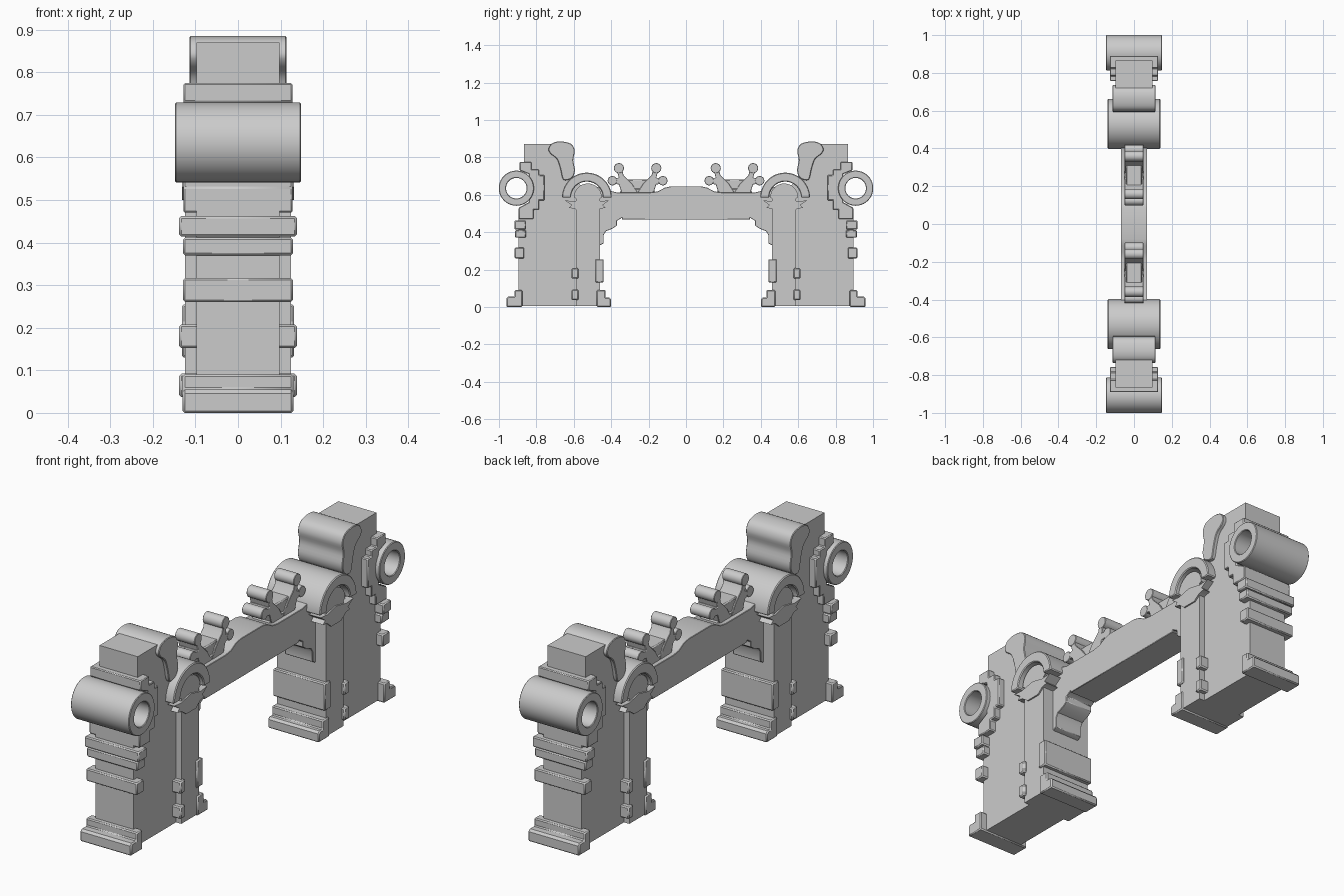
import bpy, bmesh
from math import sin, cos, pi, radians
from mathutils import Vector

if "Cube" in bpy.data.objects:
    bpy.data.objects.remove(bpy.data.objects["Cube"])

stone = bpy.data.materials.new("grey_stone")
stone.use_nodes = True
colour = (0.6, 0.6, 0.6, 1)
stone.diffuse_color = colour
stone.node_tree.nodes["Principled BSDF"].inputs["Base Color"].default_value = colour


def finish(name, bm, bevel=0.005, mirror=True):
    """Turn a bmesh into a bevelled object, repeated on both ends of the gate."""
    bmesh.ops.recalc_face_normals(bm, faces=bm.faces)
    mesh = bpy.data.meshes.new(name)
    bm.to_mesh(mesh)
    bm.free()
    mesh.materials.append(stone)
    ob = bpy.data.objects.new(name, mesh)
    bpy.context.collection.objects.link(ob)
    bpy.ops.object.select_all(action='DESELECT')
    ob.select_set(True)
    bpy.context.view_layer.objects.active = ob
    bpy.ops.object.shade_smooth_by_angle(angle=radians(32))
    if bevel:
        mod = ob.modifiers.new("bevel", 'BEVEL')
        mod.width = bevel
        mod.segments = 1
        mod.limit_method = 'ANGLE'
        mod.angle_limit = radians(50)
    if mirror:
        mod = ob.modifiers.new("mirror", 'MIRROR')
        mod.use_axis = (False, True, False)
        mod.use_mirror_merge = False
    return ob


def prism(name, profile, half, bevel=0.005, mirror=True):
    """Extrude a (y, z) profile across x from -half to half."""
    bm = bmesh.new()
    face = bm.faces.new([bm.verts.new((-half, y, z)) for y, z in profile])
    out = bmesh.ops.extrude_face_region(bm, geom=[face])
    moved = [v for v in out["geom"] if isinstance(v, bmesh.types.BMVert)]
    bmesh.ops.translate(bm, verts=moved, vec=(2 * half, 0, 0))
    return finish(name, bm, bevel, mirror)


def block(name, y0, y1, z0, z1, half):
    return prism(name, [(y0, z0), (y1, z0), (y1, z1), (y0, z1)], half)


def arc(y, z, r, a0, a1, n):
    steps = [radians(a0 + (a1 - a0) * i / n) for i in range(n + 1)]
    return [(y + r * cos(a), z + r * sin(a)) for a in steps]


def smooth(points, n=4):
    """Closed rounded outline through the given points."""
    out = []
    for i in range(len(points)):
        a, b, c, d = [Vector(points[(i + k) % len(points)]) for k in (-1, 0, 1, 2)]
        for t in [k / n for k in range(n)]:
            out.append(tuple(0.5 * (2 * b + (c - a) * t + (2 * a - 5 * b + 4 * c - d) * t * t
                                    + (3 * b - a - 3 * c + d) * t ** 3)))
    return out


# Tower body, notched where the open roll sits
prism("tower_body", [(0.5, 0.005), (0.895, 0.005), (0.895, 0.5), (0.84, 0.56), (0.84, 0.71),
                     (0.865, 0.74), (0.865, 0.87), (0.7, 0.87), (0.65, 0.76),
                     (0.6, 0.68), (0.5, 0.6)], 0.097, 0)

# Stepped bases on both sides of the tower
prism("outer_base", [(0.875, 0), (0.96, 0), (0.96, 0.045), (0.95, 0.055), (0.917, 0.055),
                     (0.917, 0.09), (0.875, 0.09)], 0.13)
prism("inner_base", [(0.478, 0), (0.4, 0), (0.4, 0.04), (0.41, 0.05), (0.43, 0.05),
                     (0.43, 0.09), (0.478, 0.09)], 0.13)

# Horizontal bands
block("lower_band", 0.865, 0.917, 0.26, 0.317, 0.129)
block("middle_band", 0.855, 0.913, 0.37, 0.412, 0.129)
block("upper_band", 0.855, 0.917, 0.414, 0.462, 0.138)
block("inner_band", 0.44, 0.485, 0.13, 0.255, 0.132)

# Stepped bracket wrapping the open roll
prism("roll_bracket", [(0.895, 0.47), (0.895, 0.53), (0.84, 0.56), (0.84, 0.71), (0.89, 0.73),
                       (0.89, 0.775), (0.825, 0.775), (0.825, 0.735), (0.785, 0.735),
                       (0.785, 0.705), (0.757, 0.705), (0.757, 0.57), (0.785, 0.57),
                       (0.785, 0.52), (0.815, 0.52), (0.815, 0.47)], 0.128, 0.004)

# Open roll: a thick tube spun about its own axis
bm = bmesh.new()
corners = [bm.verts.new((x, 0.907, 0.635 + r))
           for x, r in ((-0.148, 0.055), (0.148, 0.055), (0.148, 0.094), (-0.148, 0.094))]
edges = [bm.edges.new((corners[i], corners[(i + 1) % 4])) for i in range(4)]
bmesh.ops.spin(bm, geom=corners + edges, cent=(0, 0.907, 0.635), axis=(1, 0, 0),
               angle=2 * pi, steps=40, use_merge=False)
bmesh.ops.remove_doubles(bm, verts=bm.verts, dist=0.0005)
finish("open_roll", bm, 0.003)

# Scroll on the shoulder of the tower
scroll = [(0.735, 0.845), (0.715, 0.875), (0.67, 0.885), (0.615, 0.872), (0.595, 0.835),
          (0.603, 0.785), (0.594, 0.73), (0.61, 0.69), (0.655, 0.68), (0.672, 0.74),
          (0.69, 0.79), (0.725, 0.82)]
prism("shoulder_scroll", smooth(scroll), 0.114, 0.003)

# Pilaster with a round head, its capital leaves and the arch over it
prism("pilaster", [(0.46, 0.005), (0.588, 0.005), (0.588, 0.58)]
      + arc(0.525, 0.585, 0.075, 0, 180, 16) + [(0.46, 0.58)], 0.124, 0)
leaves = [(0.49, 0.5), (0.56, 0.5), (0.595, 0.525), (0.625, 0.53), (0.61, 0.545),
          (0.65, 0.57), (0.6, 0.565), (0.525, 0.58), (0.46, 0.565), (0.41, 0.57),
          (0.445, 0.545), (0.43, 0.53), (0.46, 0.525)]
prism("capital_leaves", leaves, 0.131, 0)
prism("arch_hood", arc(0.53, 0.585, 0.133, 0, 180, 28) + arc(0.53, 0.585, 0.085, 180, 0, 28),
      0.139, 0.004)

# Small blocks on the edge of the pilaster
block("low_stud", 0.575, 0.612, 0.037, 0.092, 0.138)
block("high_stud", 0.575, 0.612, 0.152, 0.208, 0.138)

# Bridge with round cut-outs and stepped corbels
half_bridge = ([(0.08, 0.645), (0.115, 0.637), (0.15, 0.618), (0.19, 0.612), (0.37, 0.612),
                (0.42, 0.625), (0.5, 0.65), (0.5, 0.33), (0.46, 0.33), (0.44, 0.34),
                (0.44, 0.385), (0.428, 0.405), (0.39, 0.42), (0.37, 0.435),
                (0.37, 0.46), (0.345, 0.475)]
               + arc(0.267, 0.467, 0.076, 180, 0, 16)[1:])
prism("bridge", half_bridge + [(-y, z) for y, z in reversed(half_bridge)], 0.07, 0.002, False)

# Curled crest: a plinth and two forked leaves with round tips
mid = 0.259
block("crest_plinth", mid - 0.07, mid + 0.07, 0.6, 0.682, 0.042)
prism("crest_foot", [(mid - 0.1, 0.6), (mid + 0.1, 0.6), (mid + 0.085, 0.632),
                     (mid - 0.085, 0.632)], 0.047)
for side, s in (("inner", -1), ("outer", 1)):
    stem = [(0.0, 0.61), (0.03, 0.66), (0.075, 0.705), (0.085, 0.745), (0.112, 0.735),
            (0.1, 0.69), (0.14, 0.69), (0.14, 0.66), (0.1, 0.655), (0.085, 0.61)]
    prism(side + "_crest_leaf", [(mid + s * y, z) for y, z in stem], 0.049, 0.002)
    for tip, y, z, r in (("top", 0.1, 0.742, 0.027), ("side", 0.135, 0.675, 0.025)):
        prism(f"{side}_crest_{tip}_curl", arc(mid + s * y, z, r, 0, 345, 23), 0.05, 0.002)
